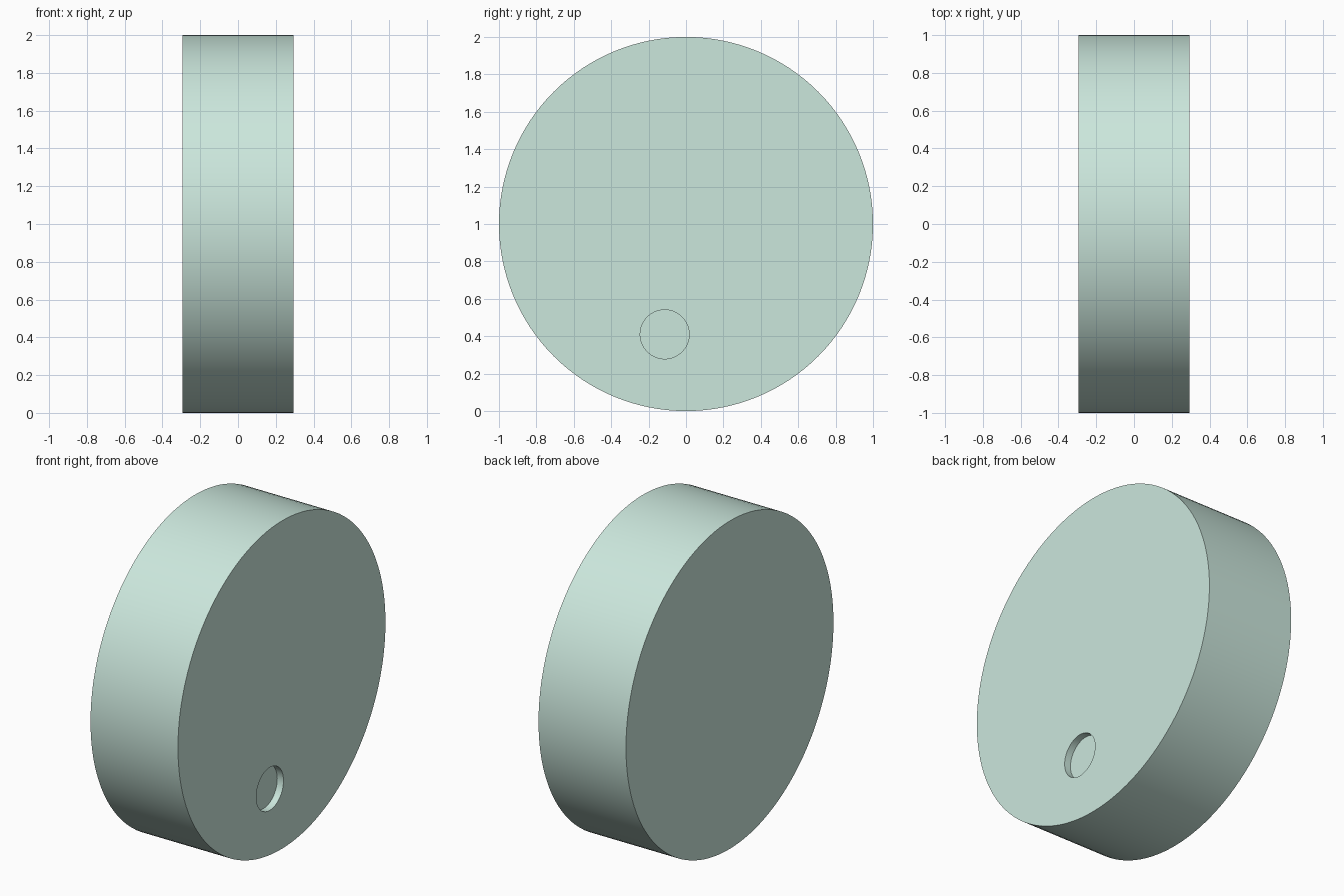
import bpy, math

if "Cube" in bpy.data.objects:
    bpy.data.objects.remove(bpy.data.objects["Cube"])


def x_cylinder(name, radius, x0, x1, y, z, sides):
    """Cylinder lying along x, from x0 to x1."""
    bpy.ops.mesh.primitive_cylinder_add(
        vertices=sides, radius=radius, depth=x1 - x0,
        location=((x0 + x1) / 2, y, z), rotation=(0, math.pi / 2, 0))
    ob = bpy.context.object
    ob.name = name
    bpy.ops.object.transform_apply(location=True, rotation=True, scale=True)
    return ob


HALF = 0.295
RECESS = 0.042

# Thick round disc standing on its rim
disc = x_cylinder("disc", 1.0, -HALF, HALF, 0, 1.0, 128)

# Shallow round recess low on the right face
cutter = x_cylinder("recess_cutter", 0.131, HALF - RECESS, HALF + 0.1, -0.114, 0.41, 64)
cutter.hide_render = True

cut = disc.modifiers.new("recess", 'BOOLEAN')
cut.operation = 'DIFFERENCE'
cut.solver = 'EXACT'
cut.object = cutter

bpy.ops.object.select_all(action='DESELECT')
disc.select_set(True)
bpy.context.view_layer.objects.active = disc
bpy.ops.object.modifier_apply(modifier="recess")
bpy.data.objects.remove(cutter, do_unlink=True)
bpy.ops.object.shade_smooth_by_angle(angle=math.radians(30))

# Pale green finish
mat = bpy.data.materials.new("pale_green")
mat.diffuse_color = (0.60, 0.80, 0.72, 1)
mat.use_nodes = True
mat.node_tree.nodes["Principled BSDF"].inputs["Base Color"].default_value = mat.diffuse_color
disc.data.materials.clear()
disc.data.materials.append(mat)
